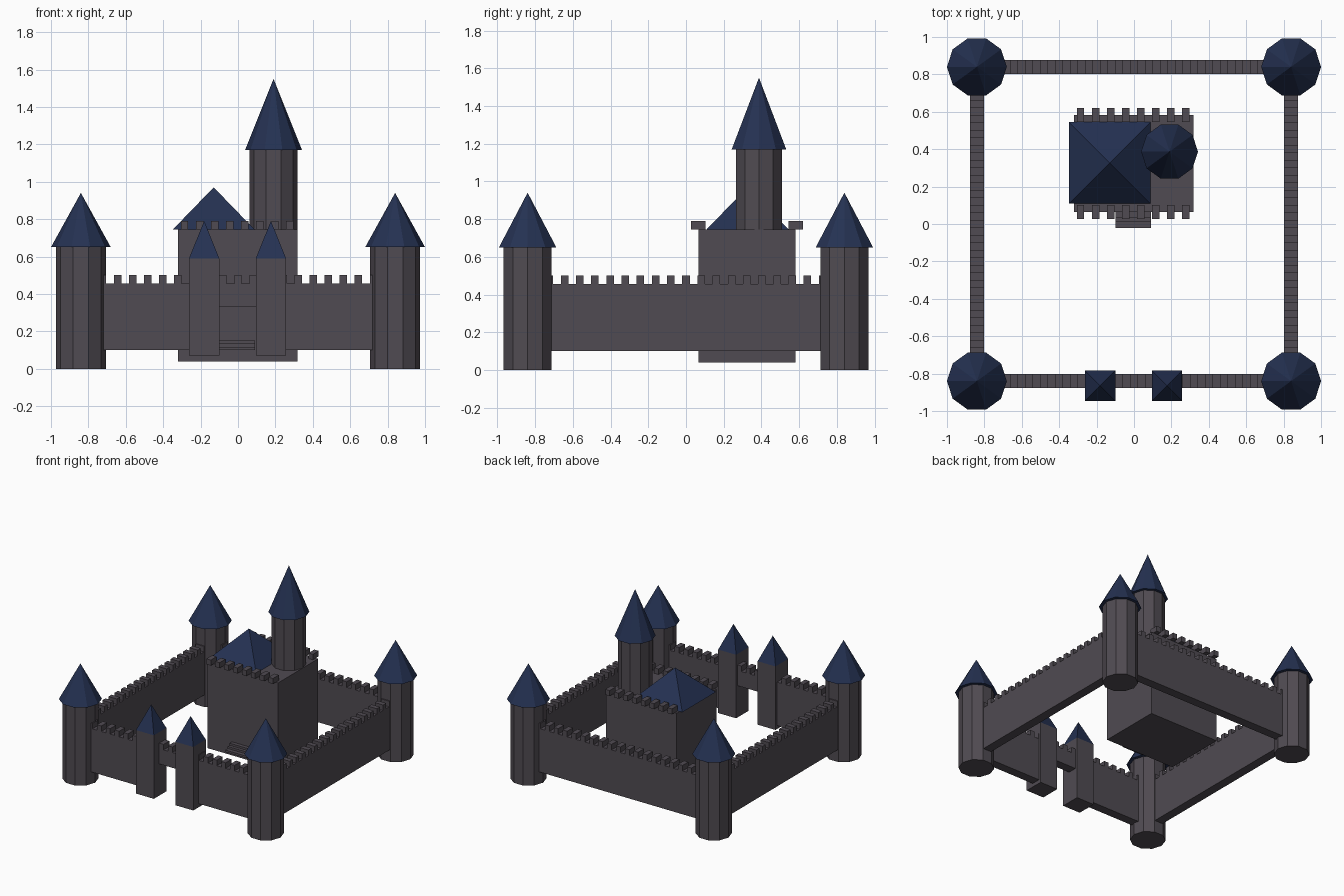
import bpy, bmesh
from math import radians, sqrt
from mathutils import Matrix, Vector

cube = bpy.data.objects.get("Cube")
if cube:
    bpy.data.objects.remove(cube, do_unlink=True)


def material(name, rgb):
    m = bpy.data.materials.new(name)
    m.use_nodes = True
    m.diffuse_color = (*rgb, 1)
    m.node_tree.nodes["Principled BSDF"].inputs["Base Color"].default_value = (*rgb, 1)
    return m


STONE = material("dark grey stone", (0.080, 0.070, 0.084))
SLATE = material("navy slate", (0.018, 0.031, 0.084))


def finish(name, bm, mat):
    mesh = bpy.data.meshes.new(name)
    bm.to_mesh(mesh)
    bm.free()
    mesh.materials.append(mat)
    obj = bpy.data.objects.new(name, mesh)
    bpy.context.collection.objects.link(obj)
    return obj


def add_box(bm, lo, hi):
    lo, hi = Vector(lo), Vector(hi)
    bmesh.ops.create_cube(bm, size=1, matrix=Matrix.Translation((lo + hi) / 2)
                          @ Matrix.Diagonal((*(hi - lo), 1)))


def boxes(name, spans):
    bm = bmesh.new()
    for lo, hi in spans:
        add_box(bm, lo, hi)
    return finish(name, bm, STONE)


def turned(name, x, y, z0, z1, r0, r1, sides, turn, mat):
    """Closed prism (r0 = r1) or pointed roof (r1 = 0)."""
    bm = bmesh.new()
    place = Matrix.Translation((x, y, (z0 + z1) / 2)) @ Matrix.Rotation(radians(turn), 4, 'Z')
    bmesh.ops.create_cone(bm, cap_ends=True, segments=sides, radius1=r0, radius2=r1,
                          depth=z1 - z0, matrix=place)
    if r1 == 0:
        bmesh.ops.remove_doubles(bm, verts=bm.verts, dist=0.0001)
    return finish(name, bm, mat)


def round_tower(name, x, y, base, eaves, tip, r, roof_r):
    turned(name, x, y, base, eaves, r, r, 10, 90, STONE)
    turned(name + "_roof", x, y, eaves, tip, roof_r, 0, 10, 90, SLATE)


def pyramid(name, x, y, half, base, tip):
    turned(name, x, y, base, tip, half * sqrt(2), 0, 4, 45, SLATE)


# Outer layout
R = 0.84          # tower centres
T = 0.0375        # half wall thickness
STEP = 0.0805     # battlement spacing
M = 0.02          # half battlement width
LOW, TOP, CREST = 0.10, 0.455, 0.50

# Corner towers
for side, x in (("right", -R), ("left", R)):
    for end, y in (("front", -R), ("back", R)):
        round_tower(f"{end}_{side}_tower", x, y, 0, 0.65, 0.94, 0.134, 0.16)

# Curtain walls with battlements; the front one is open at the gate
merlons = [k * STEP for k in range(-9, 10)]
for side, x in (("right", -R), ("left", R)):
    boxes(side + "_wall", [((x - T, -R, LOW), (x + T, R, TOP))] +
          [((x - T, y - M, TOP), (x + T, y + M, CREST)) for y in merlons])


def cross_battlements(y):
    return [((x - M, y - T, TOP), (x + M, y + T, CREST)) for x in merlons]


boxes("back_wall", [((-R, R - T, LOW), (R, R + T, TOP))] + cross_battlements(R))
boxes("front_wall", [((-R, -R - T, LOW), (-0.15, -R + T, TOP)),
                     ((0.15, -R - T, LOW), (R, -R + T, TOP)),
                     ((-0.15, -R - T, 0.33), (0.15, -R + T, TOP))] + cross_battlements(-R))

# Gate turrets
G, GY = 0.081, -0.865
for side, x in (("right", -0.181), ("left", 0.176)):
    boxes(side + "_gate_turret", [((x - G, GY - G, 0.07), (x + G, GY + G, 0.59))])
    pyramid(side + "_gate_roof", x, GY, G, 0.59, 0.79)

# Keep with battlements along its front and back edges
Y0, Y1, DECK = 0.065, 0.582, 0.745
boxes("keep", [((-0.322, Y0, 0.04), (0.318, Y1, DECK))])
boxes("keep_battlements",
      [((x - M, y - T, DECK), (x + M, y + T, 0.79))
       for y in (Y0, Y1) for x in (-0.286 + k * STEP for k in range(8))])
pyramid("keep_roof", -0.13, 0.327, 0.218, DECK, 0.97)
round_tower("keep_tower", 0.19, 0.387, DECK, 1.17, 1.55, 0.128, 0.152)

# Entrance steps
boxes("entrance_steps", [((-0.1, y, 0.10 + 0.017 * k), (0.092, Y0, 0.117 + 0.017 * k))
                         for k, y in enumerate((-0.022, 0.01, 0.035))])
